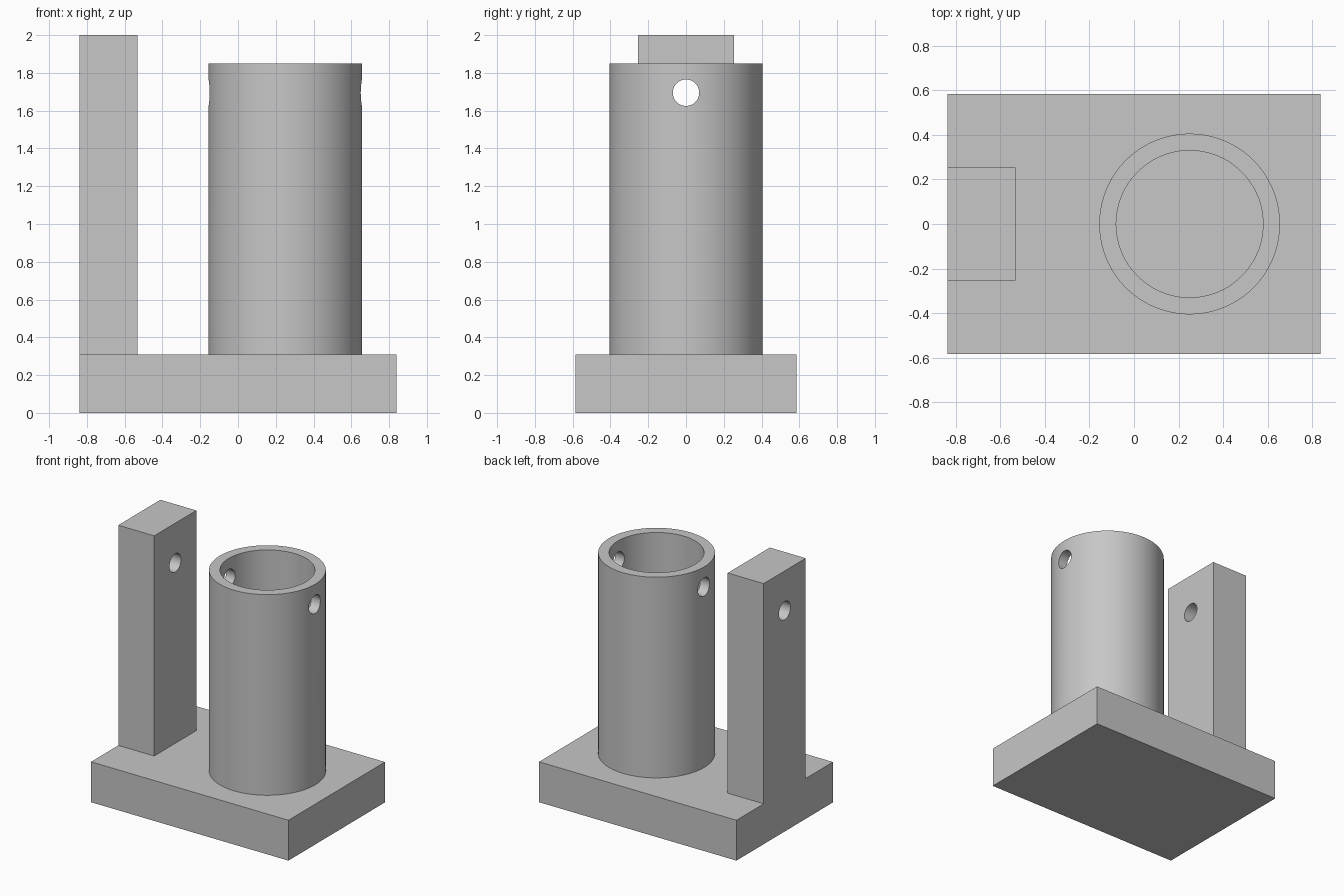
import bpy
import math

cube = bpy.data.objects.get("Cube")
if cube:
    bpy.data.objects.remove(cube, do_unlink=True)

# Material
COLOUR = (0.57, 0.57, 0.57, 1)
grey = bpy.data.materials.new("plain grey")
grey.use_nodes = True
grey.diffuse_color = COLOUR
grey.node_tree.nodes["Principled BSDF"].inputs["Base Color"].default_value = COLOUR

# Main dimensions
LENGTH, WIDTH, BASE_TOP = 1.676, 1.17, 0.31
POST_DEPTH, POST_WIDTH, HEIGHT = 0.305, 0.51, 2.0
TUBE_X, TUBE_TOP, OUTER, INNER = 0.25, 1.85, 0.406, 0.33
HOLE_Z, HOLE_RADIUS = 1.695, 0.07


def finish(obj, name):
    obj.name = obj.data.name = name
    obj.data.materials.clear()
    obj.data.materials.append(grey)
    return obj


def box(name, x0, x1, width, z0, z1):
    bpy.ops.mesh.primitive_cube_add(size=1, location=((x0 + x1) / 2, 0, (z0 + z1) / 2))
    obj = bpy.context.object
    obj.scale = (x1 - x0, width, z1 - z0)
    bpy.ops.object.transform_apply(location=True, rotation=False, scale=True)
    return finish(obj, name)


def cylinder(name, radius, depth, location, sides, tilt=0):
    bpy.ops.mesh.primitive_cylinder_add(vertices=sides, radius=radius, depth=depth,
                                        location=location, rotation=(0, tilt, 0))
    return finish(bpy.context.object, name)


def combine(target, tool, operation):
    mod = target.modifiers.new(operation.title(), 'BOOLEAN')
    mod.operation, mod.solver, mod.object = operation, 'EXACT', tool
    bpy.context.view_layer.objects.active = target
    bpy.ops.object.modifier_apply(modifier=mod.name)
    bpy.data.objects.remove(tool, do_unlink=True)


def drill(target):
    # Cross hole along x
    cutter = cylinder("hole_cutter", HOLE_RADIUS, 3, (0, 0, HOLE_Z), 64, math.pi / 2)
    cutter.hide_render = True
    combine(target, cutter, 'DIFFERENCE')


# Base plate fused with the upright post at its right end
left_edge = -LENGTH / 2
bracket = box("base_with_post", left_edge, -left_edge, WIDTH, 0, BASE_TOP)
post = box("post", left_edge, left_edge + POST_DEPTH, POST_WIDTH, BASE_TOP, HEIGHT)
combine(bracket, post, 'UNION')
drill(bracket)

# Open tube standing on the base
middle = (TUBE_X, 0, (BASE_TOP + TUBE_TOP) / 2)
tube = cylinder("tube", OUTER, TUBE_TOP - BASE_TOP, middle, 128)
bore = cylinder("bore_cutter", INNER, 2, middle, 128)
combine(tube, bore, 'DIFFERENCE')
drill(tube)

# Smooth curved walls, sharp rims
for part in (bracket, tube):
    bpy.ops.object.select_all(action='DESELECT')
    part.select_set(True)
    bpy.context.view_layer.objects.active = part
    bpy.ops.object.shade_smooth_by_angle(angle=math.radians(30))
